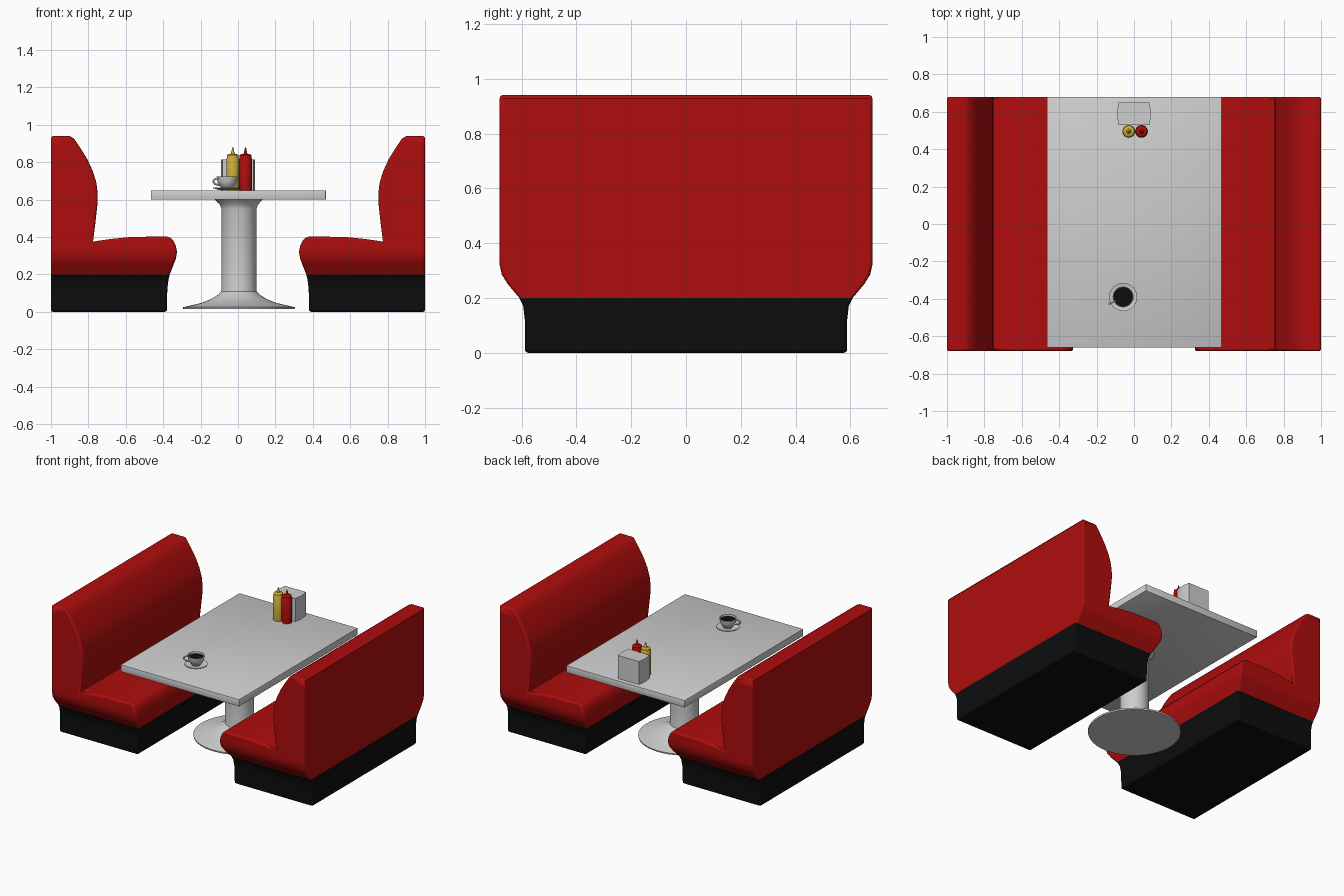
import bpy, bmesh, math
from mathutils import Vector

cube = bpy.data.objects.get("Cube")
if cube:
    bpy.data.objects.remove(cube, do_unlink=True)


def material(name, color):
    m = bpy.data.materials.new(name)
    m.use_nodes = True
    m.diffuse_color = (*color, 1)
    m.node_tree.nodes["Principled BSDF"].inputs["Base Color"].default_value = (*color, 1)
    return m


red = material("red vinyl", (0.43, 0.004, 0.004))
black = material("black", (0.004, 0.004, 0.004))
grey = material("pale grey", (0.62, 0.62, 0.62))
yellow = material("mustard yellow", (0.6, 0.42, 0.04))


def finish(name, bm, *mats):
    bmesh.ops.recalc_face_normals(bm, faces=bm.faces)
    me = bpy.data.meshes.new(name)
    bm.to_mesh(me)
    bm.free()
    ob = bpy.data.objects.new(name, me)
    bpy.context.collection.objects.link(ob)
    for m in mats:
        me.materials.append(m)
    bpy.ops.object.select_all(action='DESELECT')
    ob.select_set(True)
    bpy.context.view_layer.objects.active = ob
    bpy.ops.object.shade_smooth_by_angle(angle=math.radians(35))
    return ob


def lathe(name, profile, center, mat, segments=32):
    """Spin an (r, z) profile around a vertical axis."""
    bm = bmesh.new()
    vs = [bm.verts.new((r, 0, z)) for r, z in profile]
    es = [bm.edges.new(pair) for pair in zip(vs, vs[1:])]
    bmesh.ops.spin(bm, geom=vs + es, cent=(0, 0, 0), axis=(0, 0, 1),
                   angle=math.tau, steps=segments)
    bmesh.ops.remove_doubles(bm, verts=bm.verts, dist=0.0002)
    bmesh.ops.translate(bm, verts=bm.verts, vec=center)
    return finish(name, bm, mat)


def box(name, lo, hi, mat, bevel):
    bm = bmesh.new()
    bmesh.ops.create_cube(bm, size=1)
    lo, hi = Vector(lo), Vector(hi)
    bmesh.ops.scale(bm, vec=hi - lo, verts=bm.verts)
    bmesh.ops.translate(bm, vec=(lo + hi) / 2, verts=bm.verts)
    bmesh.ops.bevel(bm, geom=bm.edges[:], offset=bevel, segments=2,
                    profile=0.5, affect='EDGES')
    return finish(name, bm, mat)


# Bench rows: front x, front z, rear z, half length
BENCH = [
    (-.38, 0, 0, .588), (-.378, .12, .12, .588), (-.372, .17, .17, .594),
    (-.365, .2, .2, .608), (-.345, .25, .25, .65), (-.332, .285, .285, .672),
    (-.326, .32, .32, .68), (-.333, .355, .34, .68), (-.345, .38, .34, .68),
    (-.358, .395, .34, .68), (-.38, .403, .34, .68), (-.57, .401, .34, .68),
    (-.68, .39, .34, .68), (-.775, .376, .36, .68),
    (-.762, .48, .48, .68), (-.751, .58, .58, .68), (-.75, .63, .63, .68),
    (-.757, .69, .69, .68), (-.775, .75, .75, .68), (-.805, .815, .815, .68),
    (-.845, .88, .88, .68), (-.878, .928, .928, .68), (-.9, .94, .94, .68)]


def bench(name, side):
    bm = bmesh.new()
    rows = [[bm.verts.new((-side * x, y, z)) for x, y, z in
             ((-1, -h, zr), (x, -h, zf), (x, h, zf), (-1, h, zr))]
            for x, zf, zr, h in BENCH]
    for a, b in zip(rows, rows[1:]):
        for i in range(4):
            j = (i + 1) % 4
            bm.faces.new((a[i], a[j], b[j], b[i]))
    bm.faces.new(rows[0][::-1])
    bm.faces.new(rows[-1])
    bmesh.ops.remove_doubles(bm, verts=bm.verts, dist=0.0005)
    bmesh.ops.recalc_face_normals(bm, faces=bm.faces)
    # Black plinth below the red upholstery
    for f in bm.faces:
        f.material_index = int(f.calc_center_median().z < .2)
    # Round only the outward corners
    weight = bm.edges.layers.float.new("bevel_weight_edge")
    for e in bm.edges:
        e[weight] = float(e.calc_face_angle_signed(0) > .7)
    ob = finish(name, bm, red, black)
    mod = ob.modifiers.new("rounded corners", 'BEVEL')
    mod.limit_method = 'WEIGHT'
    mod.width = .012
    mod.segments = 3
    mod.use_clamp_overlap = False
    return ob


bench("right_bench", -1)
bench("left_bench", 1)

# Table
box("table_top", (-.465, -.66, .6), (.47, .68, .65), grey, .003)
lathe("table_pedestal",
      [(0, .015), (.298, .015), (.3, .025), (.26, .034), (.2, .048),
       (.15, .068), (.115, .09), (.095, .108), (.093, .12), (.093, .55),
       (.1, .57), (.112, .585), (.127, .6), (0, .6)],
      (.005, .01, 0), grey, 48)

# Napkin holder with bowed sides
bm = bmesh.new()
outline = [(-.082, .53), (.082, .53)]
outline += [(.082 + .008 * math.sin(math.pi * t / 6), .53 + .02 * t) for t in range(1, 6)]
outline += [(.082, .65), (-.082, .65)]
outline += [(-.082 - .008 * math.sin(math.pi * t / 6), .53 + .02 * t) for t in range(5, 0, -1)]
base = bm.faces.new([bm.verts.new((x, y, .65)) for x, y in outline])
top = bmesh.ops.extrude_face_region(bm, geom=[base])["geom"]
bmesh.ops.translate(bm, vec=(0, 0, .165),
                    verts=[v for v in top if isinstance(v, bmesh.types.BMVert)])
finish("napkin_holder", bm, grey)

# Squeeze bottles
bottle = [(0, .65), (.033, .65), (.034, .655), (.034, .82), (.031, .825),
          (.031, .838), (.026, .842), (.012, .845), (.009, .85),
          (.003, .878), (0, .878)]
for name, x, mat in (("mustard_bottle", -.028, yellow), ("ketchup_bottle", .04, red)):
    lathe(name, bottle, (x, .495, 0), mat, 24)

# Cup, coffee and saucer
spot = (-.058, -.39, 0)
lathe("saucer", [(0, .651), (.04, .651), (.075, .661), (.075, .664),
                 (.04, .656), (0, .656)], spot, grey)
lathe("cup", [(0, .656), (.028, .656), (.028, .662), (.042, .675), (.052, .697),
              (.056, .725), (.052, .725), (.048, .697), (.038, .678), (0, .672)],
      spot, grey)
lathe("coffee", [(0, .712), (.0515, .712)], spot, black)

# Cup handle
curve = bpy.data.curves.new("cup_handle", 'CURVE')
curve.dimensions = '3D'
curve.bevel_depth = .005
curve.bevel_resolution = 2
path = curve.splines.new('POLY')
path.points.add(8)
out = Vector((-.9, -.44, 0))
for i, p in enumerate(path.points):
    a = math.pi * i / 8
    pos = Vector(spot) + out * (.046 + .036 * math.sin(a))
    p.co = (pos.x, pos.y, .697 + .018 * math.cos(a), 1)
handle = bpy.data.objects.new("cup_handle", curve)
handle.data.materials.append(grey)
bpy.context.collection.objects.link(handle)
